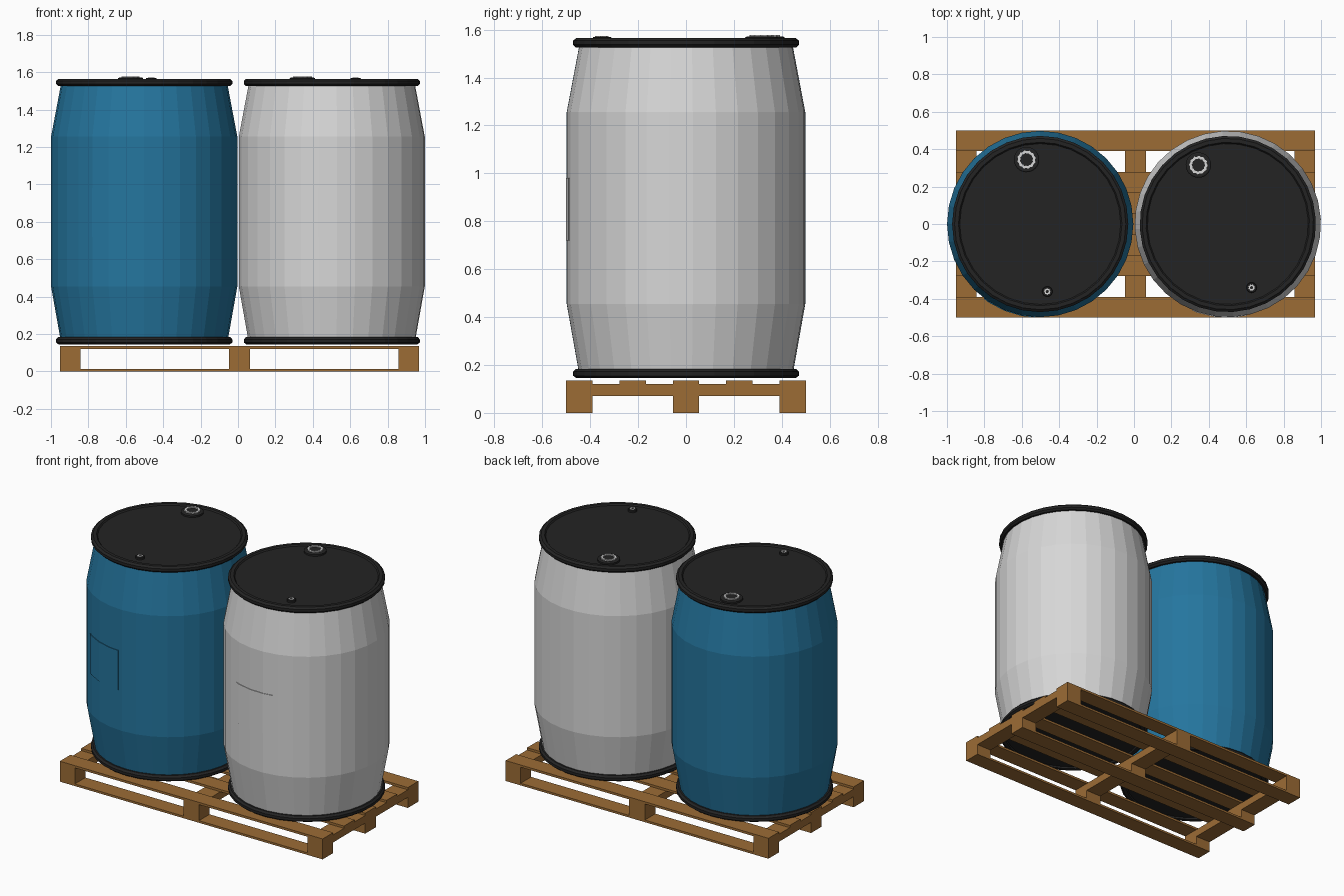
import bpy, bmesh, math
from mathutils import Matrix

if "Cube" in bpy.data.objects:
    bpy.data.objects.remove(bpy.data.objects["Cube"])

SEG = 32


def material(name, rgb):
    m = bpy.data.materials.new(name)
    m.diffuse_color = (*rgb, 1)
    m.use_nodes = True
    m.node_tree.nodes["Principled BSDF"].inputs["Base Color"].default_value = m.diffuse_color
    return m


BLUE = material("barrel blue", (0.018, 0.18, 0.345))
GREY = material("light grey", (0.68, 0.68, 0.68))
BLACK = material("black plastic", (0.017, 0.017, 0.017))
WOOD = material("pallet wood", (0.332, 0.15, 0.036))


def finish(bm, name, mat, matrix=Matrix()):
    bmesh.ops.recalc_face_normals(bm, faces=bm.faces)
    me = bpy.data.meshes.new(name)
    bm.to_mesh(me)
    bm.free()
    me.materials.append(mat)
    ob = bpy.data.objects.new(name, me)
    ob.matrix_world = matrix
    bpy.context.collection.objects.link(ob)
    return ob


def lathe(name, profile, mat, matrix, seg=SEG, closed=False, teeth=None):
    """Spin (radius, z) points; closed joins last to first, otherwise the ends are capped.
    teeth scales the radius of every other column."""
    bm = bmesh.new()
    rings = []
    for r, z in profile:
        ring = []
        for i in range(seg):
            a = 2 * math.pi * i / seg
            k = r * (teeth if teeth and i % 2 else 1)
            ring.append(bm.verts.new((k * math.cos(a), k * math.sin(a), z)))
        rings.append(ring)
    pairs = list(zip(rings, rings[1:]))
    if closed:
        pairs.append((rings[-1], rings[0]))
    else:
        bm.faces.new(rings[0])
        bm.faces.new(rings[-1])
    for a, b in pairs:
        for i in range(seg):
            j = (i + 1) % seg
            bm.faces.new((a[i], a[j], b[j], b[i]))
    return finish(bm, name, mat, matrix)


def box(name, x0, x1, y0, y1, z0, z1):
    bm = bmesh.new()
    bmesh.ops.create_cube(bm, size=1)
    for v in bm.verts:
        v.co = ((x0 + x1) / 2 + v.co.x * (x1 - x0),
                (y0 + y1) / 2 + v.co.y * (y1 - y0),
                (z0 + z1) / 2 + v.co.z * (z1 - z0))
    return finish(bm, name, WOOD)


def label(name, radius, a0, a1, z0, z1, mat, matrix):
    """Thin plate that follows the flat sides of the barrel."""
    step = 360 / SEG
    angles = [a0] + [i * step for i in range(-SEG, SEG) if a0 < i * step < a1] + [a1]
    bm = bmesh.new()
    cols = []
    for d in angles:
        off = math.radians(d % step - step / 2)
        r = radius * math.cos(math.pi / SEG) / math.cos(off)
        a = math.radians(d)
        cols.append([bm.verts.new((q * math.cos(a), q * math.sin(a), z))
                     for q, z in ((r - 0.002, z0), (r + 0.004, z0), (r + 0.004, z1), (r - 0.002, z1))])
    for a, b in zip(cols, cols[1:]):
        for i in range(4):
            j = (i + 1) % 4
            bm.faces.new((a[i], a[j], b[j], b[i]))
    bm.faces.new(cols[0])
    bm.faces.new(cols[-1])
    finish(bm, name, mat, matrix)


def barrel(prefix, x, turn, mat):
    base = Matrix.Translation((x, 0, 0)) @ Matrix.Rotation(math.radians(turn), 4, 'Z')
    # bulged body
    lathe(prefix + "_barrel_body",
          [(0.447, 0.17), (0.45, 0.185), (0.498, 0.455), (0.498, 1.255), (0.447, 1.525), (0.445, 1.54)],
          mat, base)
    # rims with recessed end discs
    lathe(prefix + "_bottom_rim",
          [(0.43, 0.155), (0.435, 0.145), (0.458, 0.145), (0.471, 0.155), (0.471, 0.172),
           (0.46, 0.184), (0.44, 0.184)], BLACK, base)
    lathe(prefix + "_lid",
          [(0.44, 1.526), (0.46, 1.526), (0.471, 1.537), (0.471, 1.554), (0.458, 1.565),
           (0.437, 1.565), (0.43, 1.556)], BLACK, base)
    label(prefix + "_label", 0.498, -127, -93, 0.72, 0.98, mat, base)
    # large bung with toothed ring
    big = base @ Matrix.Rotation(math.radians(102), 4, 'Z') @ Matrix.Translation((0.352, 0, 0))
    lathe(prefix + "_large_bung", [(0.068, 1.55), (0.068, 1.567), (0.062, 1.571)], BLACK, big, 24)
    lathe(prefix + "_large_bung_ring",
          [(0.036, 1.565), (0.05, 1.565), (0.05, 1.578), (0.036, 1.578)],
          GREY, big, 24, closed=True, teeth=0.9)
    # small bung with toothed ring
    small = base @ Matrix.Rotation(math.radians(-84), 4, 'Z') @ Matrix.Translation((0.363, 0, 0))
    lathe(prefix + "_small_bung", [(0.028, 1.55), (0.028, 1.567), (0.025, 1.57)], BLACK, small, 16)
    lathe(prefix + "_small_bung_ring",
          [(0.009, 1.565), (0.018, 1.565), (0.018, 1.573), (0.009, 1.573)],
          GREY, small, 16, closed=True, teeth=0.8)


barrel("blue", -0.5015, 0, BLUE)
barrel("grey", 0.5015, 14.5, GREY)

# pallet: five deck boards, three cross boards, nine blocks, three bottom boards
X0, X1 = -0.953, 0.969
xs = [(X0, -0.843), (-0.049, 0.065), (0.859, X1)]
ys = [(-0.5, -0.39), (-0.277, -0.167), (-0.055, 0.055), (0.167, 0.277), (0.39, 0.5)]
for n, (y0, y1) in enumerate(ys):
    box(f"deck_board_{n}", X0, X1, y0, y1, 0.12, 0.135)
    if n % 2 == 0:
        box(f"bottom_board_{n}", X0, X1, y0, y1, 0, 0.014)
        for k, (x0, x1) in enumerate(xs):
            box(f"block_{n}_{k}", x0, x1, y0, y1, 0.014, 0.07)
for k, (x0, x1) in enumerate(xs):
    box(f"cross_board_{k}", x0, x1, -0.5, 0.5, 0.07, 0.12)
